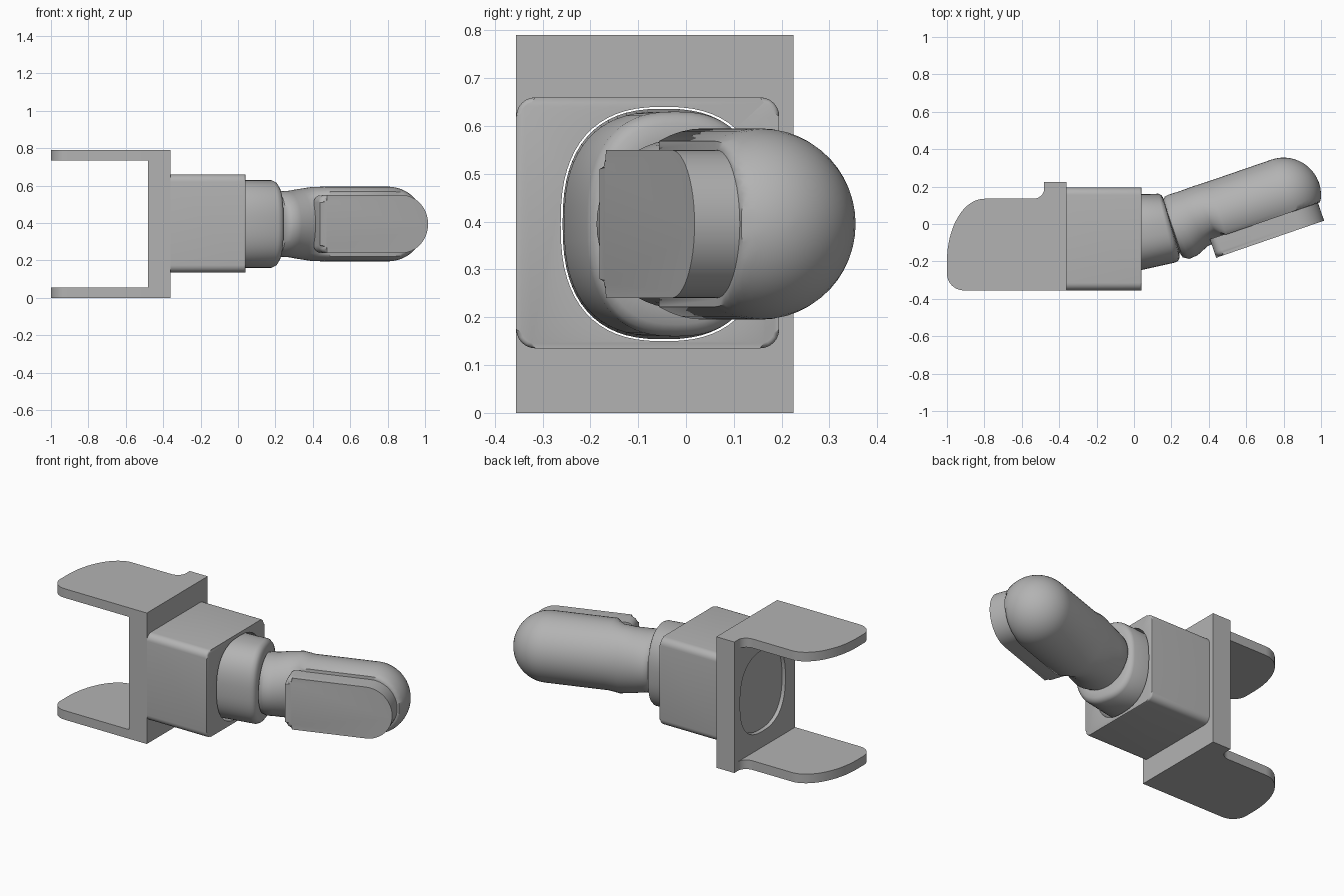
import bpy, bmesh
from math import sin, cos, pi, radians, sqrt, copysign
from mathutils import Vector

if "Cube" in bpy.data.objects:
    bpy.data.objects.remove(bpy.data.objects["Cube"])

MID = 0.395          # height of the finger axis
grey = bpy.data.materials.new("plain_grey")
grey.use_nodes = True
grey.diffuse_color = (0.45, 0.45, 0.45, 1)
grey.node_tree.nodes["Principled BSDF"].inputs["Base Color"].default_value = (0.45, 0.45, 0.45, 1)


def finish(name, bm, angle=35):
    bmesh.ops.recalc_face_normals(bm, faces=bm.faces)
    mesh = bpy.data.meshes.new(name)
    bm.to_mesh(mesh)
    bm.free()
    mesh.materials.append(grey)
    obj = bpy.data.objects.new(name, mesh)
    bpy.context.collection.objects.link(obj)
    smooth(obj, angle)
    return obj


def activate(obj):
    bpy.ops.object.select_all(action='DESELECT')
    obj.select_set(True)
    bpy.context.view_layer.objects.active = obj


def smooth(obj, angle):
    activate(obj)
    bpy.ops.object.shade_smooth_by_angle(angle=radians(angle))


def arc(cx, cy, rx, ry, start, end, steps=10):
    angles = [radians(start + (end - start) * i / steps) for i in range(steps + 1)]
    return [(cx + rx * cos(a), cy + ry * sin(a)) for a in angles]


def prism(bm, outline, place, low, high):
    """Extrude an outline between two levels; returns the face at the high level."""
    a = [bm.verts.new(place(p, q, low)) for p, q in outline]
    b = [bm.verts.new(place(p, q, high)) for p, q in outline]
    n = len(a)
    for i in range(n):
        j = (i + 1) % n
        bm.faces.new((a[i], a[j], b[j], b[i]))
    bm.faces.new(a[::-1])
    return bm.faces.new(b)


def ring(back, front, half_height, clip=9):
    """Section spanning two plan points, optionally cut flat on the front side."""
    back, front = Vector(back), Vector(front)
    return ((back + front) / 2, (back - front).normalized(),
            (back - front).length / 2, half_height, clip)


def loft(bm, rings, power=2.0, count=48):
    def bend(t):
        return copysign(abs(t) ** (2 / power), t)
    rows = []
    for centre, side, width, height, clip in rings:
        row = []
        for i in range(count):
            a = 2 * pi * i / count
            p = centre + side * max(width * bend(sin(a)), -clip)
            row.append(bm.verts.new((p.x, p.y, MID + height * bend(cos(a)))))
        rows.append(row)
    for r, s in zip(rows, rows[1:]):
        for i in range(count):
            j = (i + 1) % count
            bm.faces.new((r[i], r[j], s[j], s[i]))
    bm.faces.new(rows[0][::-1])
    bm.faces.new(rows[-1])


def flat(p, q, level):
    return (p, q, level)


def lengthwise(p, q, level):
    return (level, p, q)


# Bracket plate
bm = bmesh.new()
prism(bm, [(-0.355, 0), (0.225, 0), (0.225, 0.79), (-0.355, 0.79)], lengthwise, -0.48, -0.36)
plate = finish("bracket_plate", bm)

# Bracket arms, lower and upper
arm = ([(-0.48, -0.355)] + arc(-0.91, -0.265, 0.09, 0.09, 270, 180)
       + arc(-0.8, -0.2, 0.2, 0.335, 180, 90, 16) + arc(-0.54, 0.19, 0.06, 0.055, 270, 360))
for name, low in (("lower_arm", 0), ("upper_arm", 0.735)):
    bm = bmesh.new()
    prism(bm, arm, flat, low, low + 0.055)
    finish(name, bm)

# Socket block with rounded long edges and a softened front rim
R = 0.04
y0, y1, z0, z1 = -0.355, 0.195, 0.135, 0.66
outline = []
for cy, cz, start in ((y1 - R, z1 - R, 0), (y0 + R, z1 - R, 90),
                      (y0 + R, z0 + R, 180), (y1 - R, z0 + R, 270)):
    outline += arc(cy, cz, R, R, start, start + 90, 6)
bm = bmesh.new()
face = prism(bm, outline, lengthwise, -0.36, 0.04)
bmesh.ops.bevel(bm, geom=list(face.edges), offset=0.01, segments=3, profile=0.5, affect='EDGES')
block = finish("socket_block", bm)

# Oval opening through plate and block
bm = bmesh.new()
loft(bm, [ring((x, 0.17), (x, -0.262), 0.245) for x in (-0.6, 0.2)], 2.5, 64)
cutter = finish("opening_cutter", bm)
cutter.hide_render = True
for obj in (plate, block):
    activate(obj)
    cut = obj.modifiers.new("opening", 'BOOLEAN')
    cut.object = cutter
    cut.operation = 'DIFFERENCE'
    cut.solver = 'EXACT'
    bpy.ops.object.modifier_apply(modifier=cut.name)
    smooth(obj, 35)
bpy.data.objects.remove(cutter)

# Knuckle, running back through the opening
bm = bmesh.new()
loft(bm, [ring((-0.46, 0.165), (-0.46, -0.258), 0.241),
          ring((0, 0.158), (0, -0.255), 0.235),
          ring((0.13, 0.162), (0.215, -0.207), 0.235),
          ring((0.146, 0.155), (0.235, -0.198), 0.226),
          ring((0.157, 0.138), (0.244, -0.18), 0.21),
          ring((0.165, 0.11), (0.243, -0.15), 0.18)], 2.5, 64)
finish("knuckle", bm, 50)

# Fingertip segment: neck, flat-fronted barrel and domed end
tip = Vector((0.8, 0.155))
along = Vector((cos(radians(19)), sin(radians(19))))
across = Vector((-along.y, along.x))
rings = [ring((0.158, 0.1), (0.235, -0.14), 0.15),
         ring((0.157, 0.13), (0.26, -0.178), 0.172),
         ring((0.165, 0.147), (0.295, -0.187), 0.176),
         ring((0.185, 0.157), (0.34, -0.167), 0.176),
         ring((0.24, 0.174), (0.395, -0.118), 0.186),
         ring((0.32, 0.203), (0.455, -0.088), 0.197)]
rings.append((tip - along * 0.36, across, 0.2, 0.2, 0.1))
for i in range(13):
    a = radians(88 * i / 12)
    rings.append((tip + along * 0.2 * sin(a), across, 0.2 * cos(a), 0.2 * cos(a), 0.1))
bm = bmesh.new()
loft(bm, rings)
finish("fingertip", bm, 45)


# Gripping pad on the front of the fingertip
def on_finger(p, q, level):
    spot = tip + along * p - across * level
    return (spot.x, spot.y, MID + q)


outline = (arc(0.01, 0, 0.15, 0.155, -90, 90, 24)
           + arc(-0.41, 0.115, 0.04, 0.04, 90, 180, 6)
           + arc(-0.41, -0.115, 0.04, 0.04, 180, 270, 6))
bm = bmesh.new()
face = prism(bm, outline, on_finger, 0.095, 0.2)
bmesh.ops.bevel(bm, geom=list(face.edges), offset=0.03, segments=5, profile=0.5, affect='EDGES')
finish("grip_pad", bm, 40)
